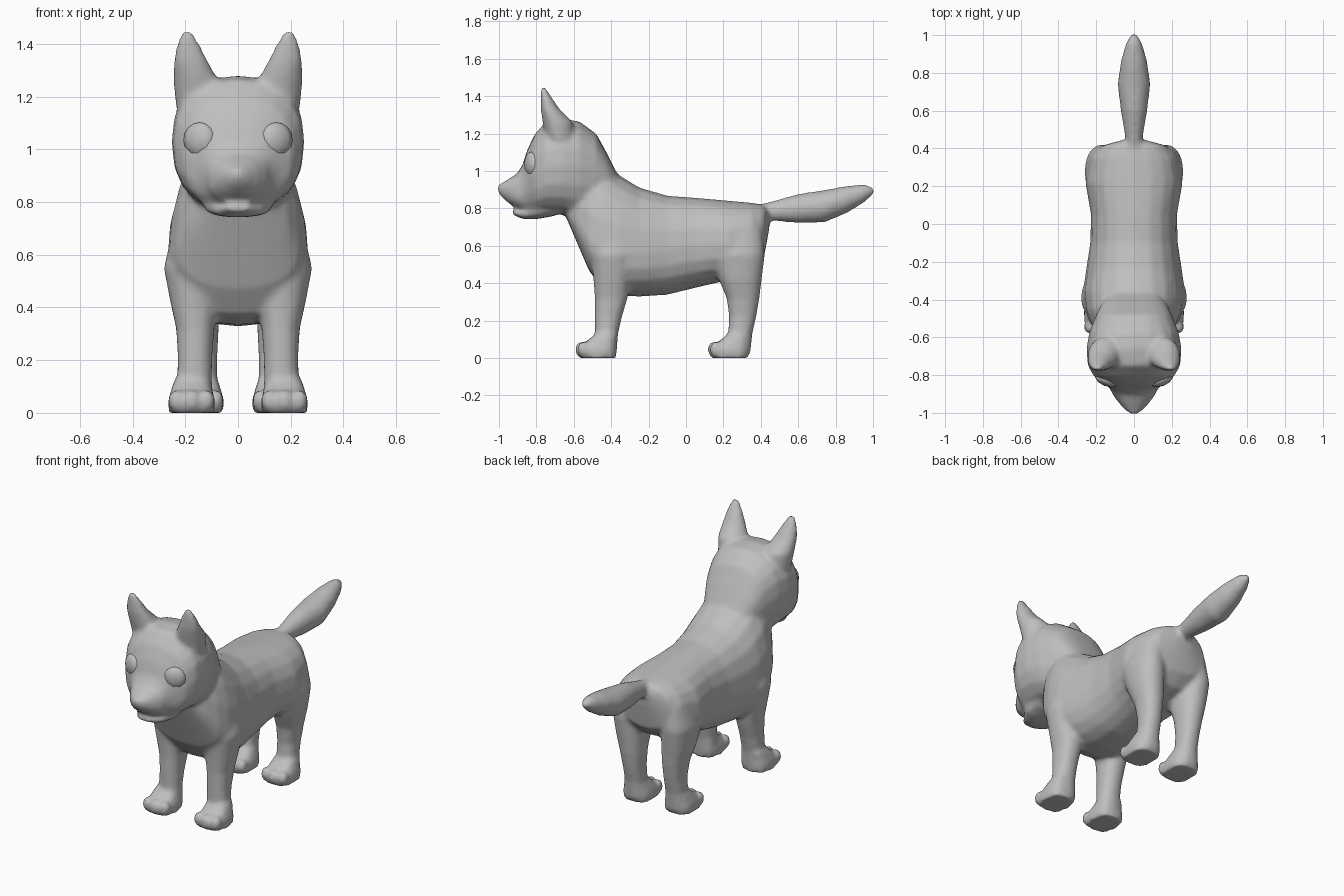
import bpy, bmesh, math
from mathutils import Matrix, Vector

grey = bpy.data.materials.new("plain grey")
grey.diffuse_color = (0.52, 0.52, 0.52, 1)
SEG = 20


def spow(v, p):
    return math.copysign(abs(v) ** p, v)


def loft(bm, rings):
    """Skin a closed tube through rings of points."""
    loops = [[bm.verts.new(p) for p in r] for r in rings]
    for a, b in zip(loops, loops[1:]):
        for i in range(SEG):
            j = (i + 1) % SEG
            bm.faces.new((a[i], a[j], b[j], b[i]))
    bm.faces.new(loops[0][::-1])
    bm.faces.new(loops[-1])


def along_y(bm, rows, power=2.3, x=0):
    """Rows: y, bottom, widest height, top, half width."""
    rings = []
    for y, bot, mid, top, hw in rows:
        ring = []
        for i in range(SEG):
            a = 2 * math.pi * i / SEG
            s, c = spow(math.sin(a), 2 / power), spow(math.cos(a), 2 / power)
            ring.append((x + hw * c, y, mid + s * (top - mid if s > 0 else mid - bot)))
        rings.append(ring)
    loft(bm, rings)


def along_z(bm, rows, side, power=2.2, front=1.0):
    """Rows: z, x, y, half width, half depth; front flattens the -y half."""
    rings = []
    for z, x, y, hx, hy in rows:
        ring = []
        for i in range(SEG):
            a = 2 * math.pi * i / SEG
            s, c = spow(math.sin(a), 2 / power), spow(math.cos(a), 2 / power)
            ring.append((side * (x + hx * c), y + hy * s * (front if s < 0 else 1), z))
        rings.append(ring)
    loft(bm, rings)


def ball(bm, centre, size, turn=0, seg=12, rows=8):
    m = (Matrix.Translation(centre) @ Matrix.Rotation(turn, 4, 'Z')
         @ Matrix.Diagonal((*size, 1)))
    bmesh.ops.create_uvsphere(bm, u_segments=seg, v_segments=rows, radius=1, matrix=m)


def paw(bm, side, x, y):
    """Flat foot with three toes at the front."""
    along_z(bm, [(0.0, x, y, .086, .098), (.045, x, y, .09, .102),
                 (.08, x, y + .015, .08, .085), (.125, x, y + .045, .066, .062)],
            side, 2.8)
    for dx in (-.056, 0, .056):
        ball(bm, (side * (x + dx), y - .075 - (.012 if dx == 0 else 0), .046),
             (.034, .034, .044))


def finish(bm, name):
    bmesh.ops.recalc_face_normals(bm, faces=bm.faces)
    me = bpy.data.meshes.new(name)
    bm.to_mesh(me)
    bm.free()
    me.materials.append(grey)
    me.polygons.foreach_set("use_smooth", [True] * len(me.polygons))
    ob = bpy.data.objects.new(name, me)
    bpy.context.collection.objects.link(ob)
    return ob


skin = bmesh.new()

# Torso from rump to chest
along_y(skin, [
    (.445, .69, .745, .79, .06), (.415, .53, .68, .82, .17), (.35, .46, .64, .83, .23),
    (.22, .415, .60, .842, .258), (.05, .375, .60, .857, .228), (-.1, .338, .58, .868, .232),
    (-.25, .328, .56, .912, .255), (-.36, .335, .56, .98, .27), (-.45, .37, .57, 1.05, .262),
    (-.52, .47, .63, 1.05, .235), (-.58, .61, .72, 1.0, .19), (-.64, .75, .8, .95, .12)])

# Head and muzzle
along_y(skin, [
    (-.36, .80, .90, .97, .12), (-.42, .77, .95, 1.09, .17), (-.48, .75, 1.0, 1.20, .20),
    (-.57, .745, 1.03, 1.265, .236), (-.66, .765, 1.03, 1.28, .252),
    (-.75, .77, 1.02, 1.265, .245), (-.81, .765, .98, 1.195, .21),
    (-.85, .77, .94, 1.11, .15), (-.875, .785, .90, 1.03, .125),
    (-.905, .80, .885, .985, .112), (-.945, .825, .89, .96, .083),
    (-.985, .86, .90, .935, .045), (-1.006, .89, .91, .925, .018)], 2.4)

# Lower jaw
along_y(skin, [(-.70, .76, .80, .83, .13), (-.80, .742, .78, .81, .13),
               (-.87, .742, .77, .795, .09), (-.925, .765, .777, .79, .045)])

# Tail
along_y(skin, [
    (.36, .73, .77, .815, .05), (.45, .735, .785, .835, .045), (.60, .722, .80, .877, .07),
    (.74, .725, .815, .898, .087), (.86, .775, .85, .92, .07), (.95, .83, .88, .928, .045),
    (.99, .865, .89, .918, .025), (1.006, .88, .893, .905, .01)], 2)

for side in (1, -1):
    # Front legs
    along_z(skin, [
        (.03, .165, -.43, .075, .06), (.13, .165, -.425, .066, .062),
        (.22, .163, -.415, .066, .073), (.32, .162, -.40, .073, .088),
        (.42, .165, -.395, .092, .10), (.55, .17, -.39, .112, .12),
        (.70, .15, -.39, .095, .10)], side)
    paw(skin, side, .176, -.473)
    # Hind legs
    along_z(skin, [
        (.03, .14, .295, .07, .05), (.13, .14, .29, .062, .065),
        (.22, .14, .303, .062, .073), (.32, .145, .305, .072, .088),
        (.42, .155, .29, .088, .115), (.55, .165, .275, .097, .147),
        (.70, .15, .28, .08, .13)], side)
    paw(skin, side, .142, .235)
    # Ears
    along_z(skin, [
        (1.16, .15, -.68, .085, .09), (1.26, .16, -.70, .086, .095),
        (1.33, .178, -.735, .066, .06), (1.39, .188, -.752, .046, .037),
        (1.43, .192, -.762, .028, .02), (1.448, .193, -.765, .014, .012)],
        side, 2, .7)

# Fuse every limb into one soft skin
body = finish(skin, "body_skin")
fuse = body.modifiers.new("fuse", 'REMESH')
fuse.mode = 'VOXEL'
fuse.voxel_size = .013
fuse.use_smooth_shade = True
soft = body.modifiers.new("soften", 'SMOOTH')
soft.factor = .5
soft.iterations = 6

# Eyes
for side, name in ((1, "left_eye"), (-1, "right_eye")):
    bm = bmesh.new()
    ball(bm, Vector((side * .145, -.825, 1.036)), (.066, .034, .066),
         side * math.radians(22), 10, 8)
    finish(bm, name)
